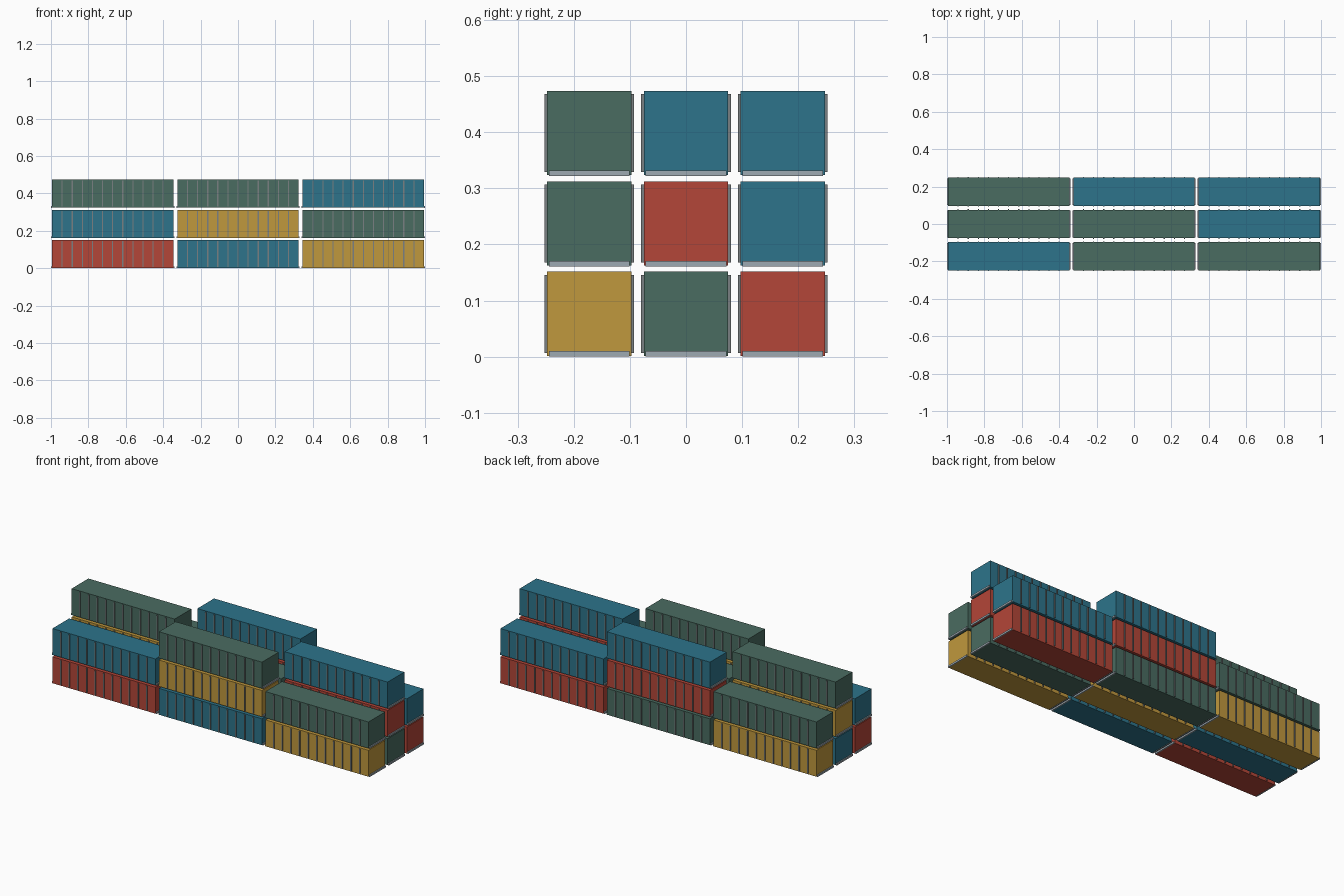
import bpy
import bmesh
from mathutils import Vector

cube = bpy.data.objects.get("Cube")
if cube:
    bpy.data.objects.remove(cube, do_unlink=True)


def make_material(name, srgb):
    linear = [((c / 255 + 0.055) / 1.055) ** 2.4 for c in srgb] + [1.0]
    mat = bpy.data.materials.new(name)
    mat.use_nodes = True
    mat.diffuse_color = linear
    mat.node_tree.nodes["Principled BSDF"].inputs["Base Color"].default_value = linear
    return mat


PAINT = {
    "red": make_material("red_paint", (180, 70, 56)),
    "blue": make_material("blue_paint", (45, 116, 139)),
    "green": make_material("green_paint", (74, 108, 97)),
    "yellow": make_material("yellow_paint", (192, 152, 61)),
}
RIB_GREY = make_material("rib_grey", (122, 128, 130))
SILL_GREY = make_material("sill_grey", (158, 170, 178))

# Container dimensions and stacking pitch
LENGTH, WIDTH, HEIGHT = 0.648, 0.15, 0.15
PITCH = Vector((0.67, 0.1725, 0.161))
BODY_Z = 0.0015
SILL_OUT, SILL_HEIGHT = 0.006, 0.01
BAYS, RIB_WIDTH, RIB_OUT = 12, 0.006, 0.005


def add_box(bm, low, high):
    low, high = Vector(low), Vector(high)
    verts = bmesh.ops.create_cube(bm, size=1)["verts"]
    for v in verts:
        v.co = Vector([(a + b) / 2 + (b - a) * c for a, b, c in zip(low, high, v.co)])


def make_mesh(name, boxes, mat):
    bm = bmesh.new()
    for low, high in boxes:
        add_box(bm, low, high)
    mesh = bpy.data.meshes.new(name)
    bm.to_mesh(mesh)
    bm.free()
    mesh.materials.append(mat)
    return mesh


def place(name, mesh, location):
    obj = bpy.data.objects.new(name, mesh)
    obj.location = location
    bpy.context.collection.objects.link(obj)


hx, hy = LENGTH / 2, WIDTH / 2

# Painted box, one mesh for each colour
bodies = {
    colour: make_mesh(colour + "_body", [((-hx, -hy, BODY_Z), (hx, hy, BODY_Z + HEIGHT))], mat)
    for colour, mat in PAINT.items()
}

# Upright ribs on both long sides
rib_boxes = []
for i in range(1, BAYS):
    x = -hx + i * LENGTH / BAYS
    for side in (-1, 1):
        y0, y1 = sorted((side * hy, side * (hy + RIB_OUT)))
        rib_boxes.append(((x - RIB_WIDTH / 2, y0, 0.007), (x + RIB_WIDTH / 2, y1, 0.146)))
ribs = make_mesh("side_ribs", rib_boxes, RIB_GREY)

# Sill bars low on both ends
sill_boxes = []
for side in (-1, 1):
    x0, x1 = sorted((side * hx, side * (hx + SILL_OUT)))
    sill_boxes.append(((x0, -hy + 0.003, 0), (x1, hy - 0.003, SILL_HEIGHT)))
sills = make_mesh("end_sills", sill_boxes, SILL_GREY)

# Colours from bottom to top, by row from front to back and column along x
STACKS = [
    ["red blue", "blue yellow green", "yellow green"],
    ["blue yellow green", "yellow green", "green red blue"],
    ["yellow green", "green red blue", "red blue"],
]
for row, stacks in enumerate(STACKS):
    for col, stack in enumerate(stacks):
        for layer, colour in enumerate(stack.split()):
            loc = Vector(((col - 1) * PITCH.x, (row - 1) * PITCH.y, layer * PITCH.z))
            place("container_body", bodies[colour], loc)
            place("container_ribs", ribs, loc)
            place("container_sills", sills, loc)
